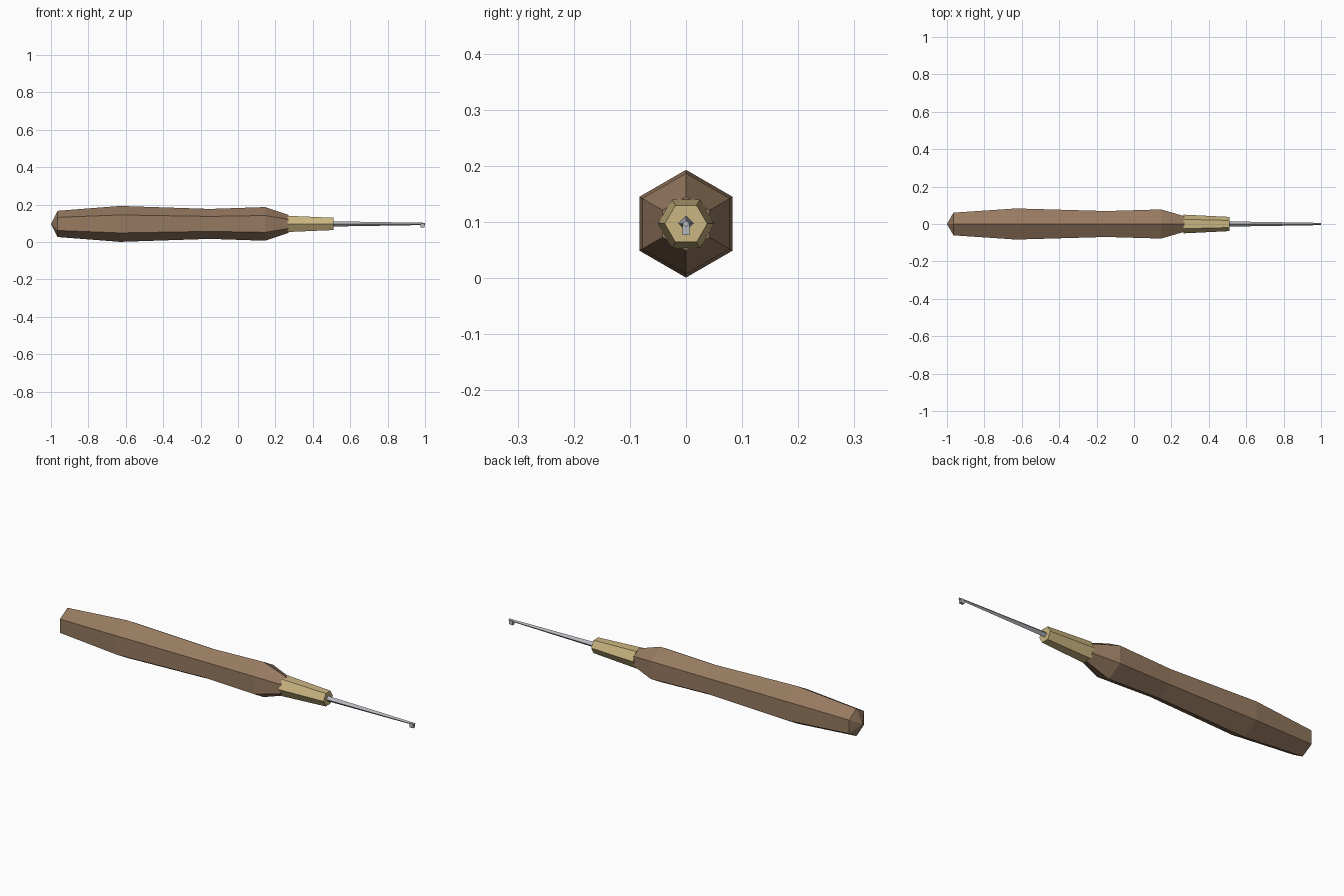
import bpy, bmesh
from math import cos, sin, pi
from mathutils import Vector

cube = bpy.data.objects.get("Cube")
if cube:
    bpy.data.objects.remove(cube, do_unlink=True)

AXIS_Z = 0.097


def material(name, color):
    m = bpy.data.materials.new(name)
    m.use_nodes = True
    m.diffuse_color = (*color, 1)
    m.node_tree.nodes["Principled BSDF"].inputs["Base Color"].default_value = (*color, 1)
    return m


wood = material("brown wood", (0.31, 0.195, 0.118))
brass = material("pale brass", (0.60, 0.47, 0.22))
steel = material("grey steel", (0.47, 0.48, 0.52))


def finish(bm, name, mat):
    bmesh.ops.recalc_face_normals(bm, faces=bm.faces)
    mesh = bpy.data.meshes.new(name)
    bm.to_mesh(mesh)
    bm.free()
    mesh.materials.append(mat)
    obj = bpy.data.objects.new(name, mesh)
    bpy.context.collection.objects.link(obj)
    return obj


def faceted_rod(name, profile, sides, turn, mat, apex=None):
    """Loft regular polygons of (x, radius) along x; apex closes the start in a point."""
    bm = bmesh.new()
    angles = [turn + 2 * pi * i / sides for i in range(sides)]
    rings = [[bm.verts.new((x, r * cos(a), AXIS_Z + r * sin(a))) for a in angles]
             for x, r in profile]
    for a, b in zip(rings, rings[1:]):
        for i in range(sides):
            j = (i + 1) % sides
            bm.faces.new((a[i], a[j], b[j], b[i]))
    bm.faces.new(rings[-1])
    if apex is None:
        bm.faces.new(rings[0])
    else:
        tip = bm.verts.new((apex, 0, AXIS_Z))
        for i in range(sides):
            bm.faces.new((tip, rings[0][i], rings[0][(i + 1) % sides]))
    return finish(bm, name, mat)


# Six-sided handle, ridge upward, with a pointed butt
faceted_rod("handle", [(-0.965, 0.07), (-0.63, 0.096), (-0.15, 0.08),
                       (0.145, 0.09), (0.27, 0.048)], 6, pi / 2, wood, apex=-1.0)

# Six-sided ferrule, flat side upward
faceted_rod("ferrule", [(0.265, 0.05), (0.51, 0.038)], 6, 0, brass)

# Slim four-sided shaft
faceted_rod("shaft", [(0.5, 0.014), (1.0, 0.006)], 4, 0, steel)

# Small hook turned down at the end of the shaft
bm = bmesh.new()
bmesh.ops.create_cube(bm, size=1)
bmesh.ops.scale(bm, vec=Vector((0.02, 0.013, 0.022)), verts=bm.verts)
bmesh.ops.translate(bm, vec=Vector((0.986, 0, 0.088)), verts=bm.verts)
finish(bm, "hook", steel)
